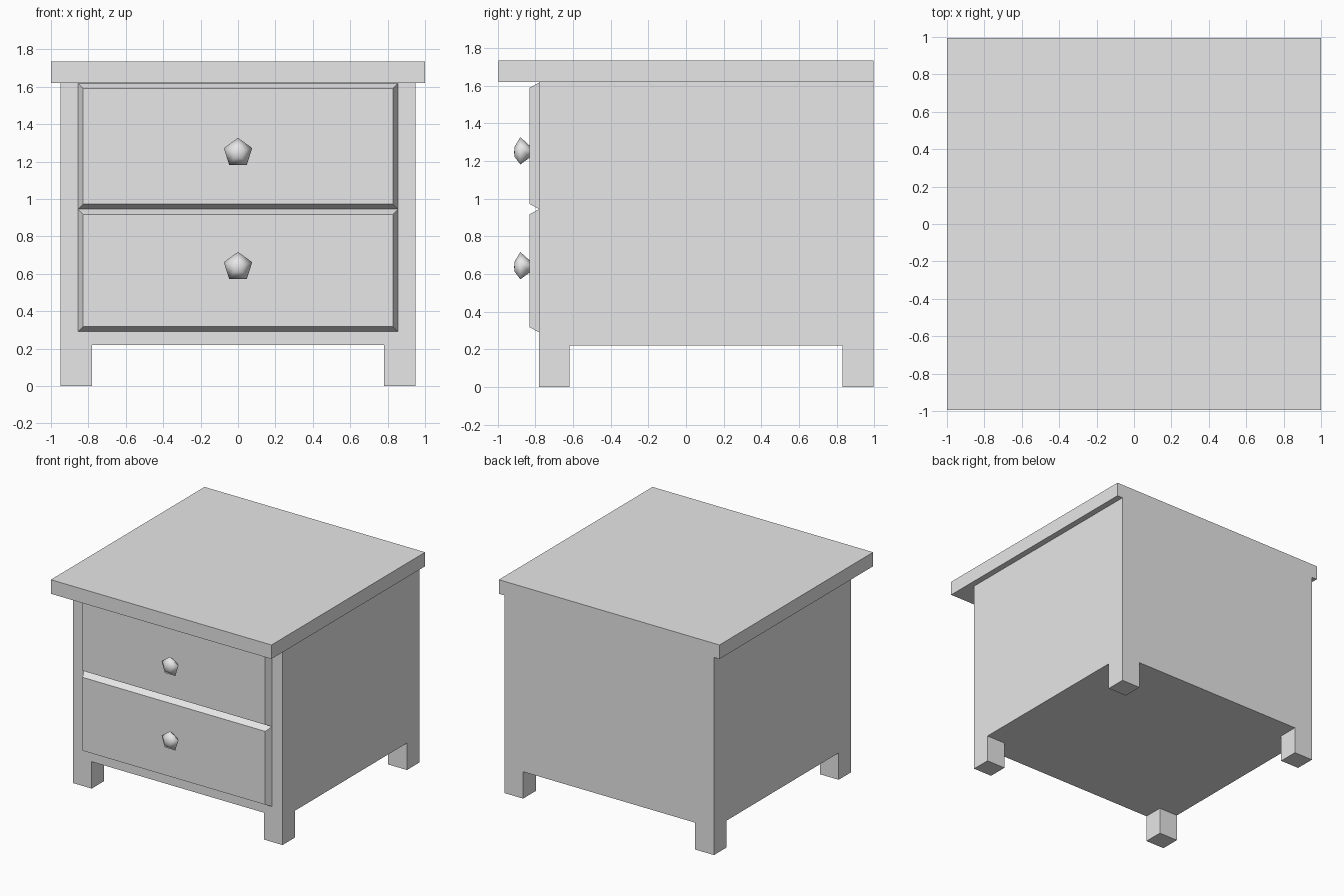
import bpy, bmesh, math

cube = bpy.data.objects.get("Cube")
if cube:
    bpy.data.objects.remove(cube, do_unlink=True)

grey = bpy.data.materials.new("light_grey")
grey.use_nodes = True
grey.diffuse_color = (0.8, 0.8, 0.8, 1)
grey.node_tree.nodes["Principled BSDF"].inputs["Base Color"].default_value = (0.8, 0.8, 0.8, 1)


def add_object(name, bm, smooth=False):
    bmesh.ops.recalc_face_normals(bm, faces=bm.faces)
    for face in bm.faces:
        face.smooth = smooth
    mesh = bpy.data.meshes.new(name)
    bm.to_mesh(mesh)
    bm.free()
    mesh.materials.append(grey)
    obj = bpy.data.objects.new(name, mesh)
    bpy.context.collection.objects.link(obj)
    return obj


def box(name, x, y, z, chamfer=0):
    """Box from (min, max) pairs; chamfer shrinks the front face."""
    bm = bmesh.new()
    bmesh.ops.create_cube(bm, size=1)
    for v in bm.verts:
        inset = chamfer if v.co.y < 0 else 0
        sx, sz = math.copysign(1, v.co.x), math.copysign(1, v.co.z)
        v.co = (x[sx > 0] - sx * inset, y[v.co.y > 0], z[sz > 0] - sz * inset)
    return add_object(name, bm)


def knob(name, z):
    """Five-sided faceted knob turned around the y axis."""
    profile = [(0.03, -0.91), (0.08, -0.88), (0.035, -0.83), (0.02, -0.81)]
    bm = bmesh.new()
    rings = []
    for r, y in profile:
        angles = [math.tau * i / 5 for i in range(5)]
        rings.append([bm.verts.new((r * math.sin(a), y, z + r * math.cos(a))) for a in angles])
    for a, b in zip(rings, rings[1:]):
        for i in range(5):
            j = (i + 1) % 5
            bm.faces.new((a[i], a[j], b[j], b[i]))
    tip = bm.verts.new((0, -0.913, z))
    for i in range(5):
        bm.faces.new((rings[0][i], rings[0][(i + 1) % 5], tip))
    bm.faces.new(rings[-1])
    return add_object(name, bm, smooth=True)


# Cabinet and overhanging top
FRONT, BACK, SIDE = -0.78, 0.995, 0.95
box("cabinet_body", (-SIDE, SIDE), (FRONT, BACK), (0.22, 1.62))
box("table_top", (-1, 1), (-BACK, BACK), (1.62, 1.735))

# Legs, flush with the cabinet corners
for side, x in (("left", (0.78, SIDE)), ("right", (-SIDE, -0.78))):
    box(f"front_{side}_leg", x, (FRONT, -0.62), (0, 0.22))
    box(f"back_{side}_leg", x, (0.83, BACK), (0, 0.22))

# Chamfered drawer fronts with knobs
for level, z, knob_z in (("lower", (0.29, 0.945), 0.637), ("upper", (0.945, 1.617), 1.247)):
    box(f"{level}_drawer", (-0.855, 0.855), (-0.83, FRONT), z, chamfer=0.027)
    knob(f"{level}_knob", knob_z)
